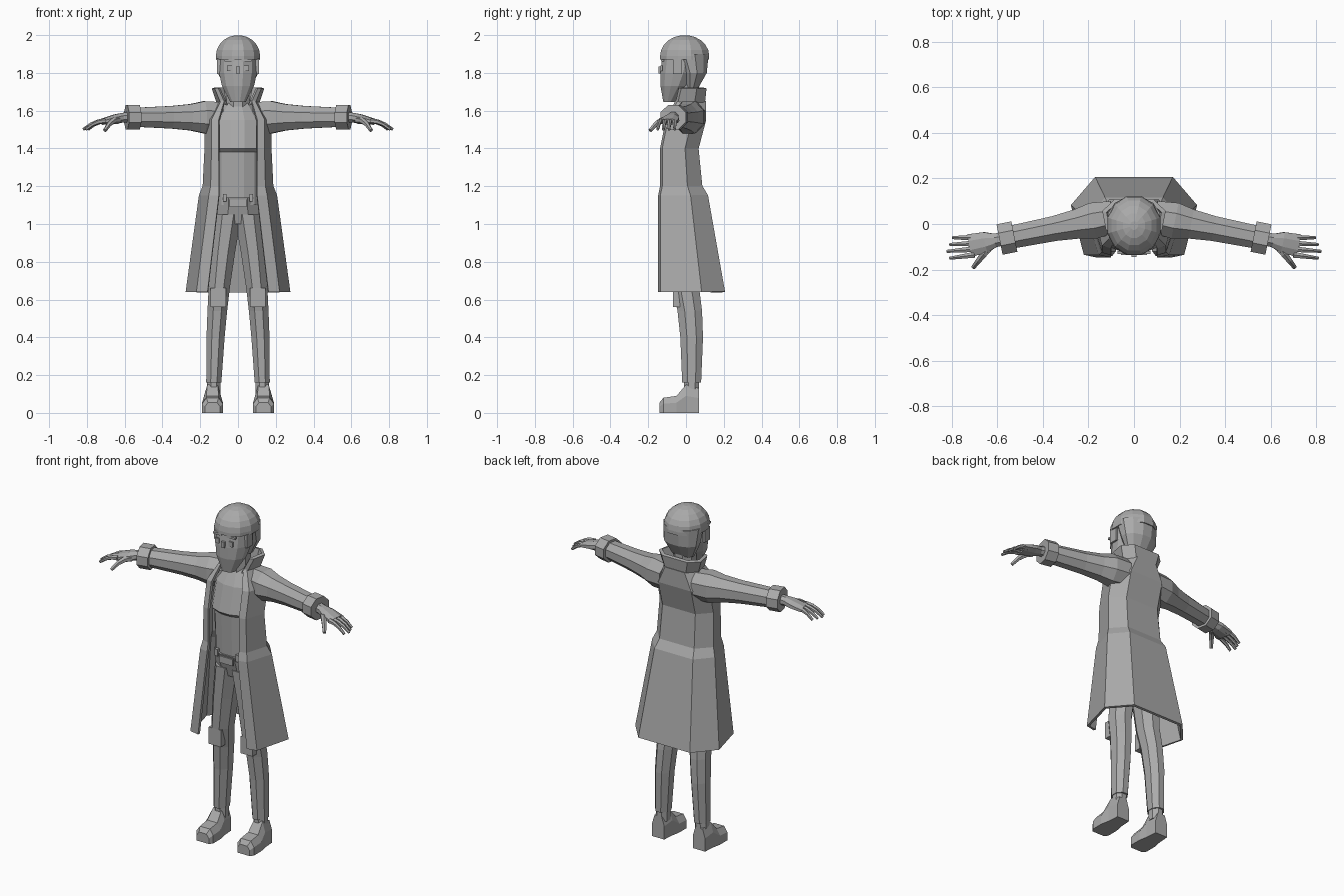
import bpy, bmesh, math
from mathutils import Vector

default_cube = bpy.data.objects.get("Cube")
if default_cube:
    bpy.data.objects.remove(default_cube, do_unlink=True)

colour = (.4, .4, .4, 1)
grey = bpy.data.materials.new("plain grey")
grey.use_nodes = True
grey.diffuse_color = colour
grey.node_tree.nodes["Principled BSDF"].inputs["Base Color"].default_value = colour


def finish(name, bm, mirror=False, thickness=0):
    bmesh.ops.recalc_face_normals(bm, faces=bm.faces)
    mesh = bpy.data.meshes.new(name)
    bm.to_mesh(mesh)
    bm.free()
    mesh.materials.append(grey)
    obj = bpy.data.objects.new(name, mesh)
    bpy.context.collection.objects.link(obj)
    if thickness:
        solidify = obj.modifiers.new("thickness", "SOLIDIFY")
        solidify.thickness = thickness
        solidify.offset = 0
    if mirror:
        obj.modifiers.new("mirror", "MIRROR")


def loft(name, rings, mirror=False, closed=True, thickness=0):
    """Bridge rings of points; closed rings also get end caps."""
    bm = bmesh.new()
    rows = [[bm.verts.new(point) for point in ring] for ring in rings]
    for lower, upper in zip(rows, rows[1:]):
        lower_next = lower[1:] + lower[:1]
        upper_next = upper[1:] + upper[:1]
        quads = list(zip(lower, lower_next, upper_next, upper))
        for quad in quads if closed else quads[:-1]:
            bm.faces.new(quad)
    if closed:
        bm.faces.new(rows[0])
        bm.faces.new(rows[-1])
    finish(name, bm, mirror, thickness)


def oval(centre, across, along, sides):
    """Polygon whose flat sides touch the two half axes."""
    reach = 1 / math.cos(math.pi / sides)
    angles = [(i + .5) * math.tau / sides for i in range(sides)]
    return [centre + reach * (across * math.cos(a) + along * math.sin(a)) for a in angles]


def stack(name, rows, x_at=None, sides=8):
    """Upright form: rows of height, centre y, half depth, half width."""
    rings = []
    for z, y, depth, width in rows:
        centre = Vector((x_at(z) if x_at else 0, y, z))
        rings.append(oval(centre, Vector((width, 0, 0)), Vector((0, depth, 0)), sides))
    loft(name, rings, mirror=x_at is not None)


def tube(name, points, sizes, sides=8):
    """Mirrored limb through points, with half width and half height at each."""
    rings = []
    for i, (point, (width, height)) in enumerate(zip(points, sizes)):
        tangent = points[min(i + 1, len(points) - 1)] - points[max(i - 1, 0)]
        side = tangent.cross(Vector((0, 0, 1))).normalized()
        up = side.cross(tangent).normalized()
        rings.append(oval(point, side * width, up * height, sides))
    loft(name, rings, mirror=True)


def arm_part(name, rows):
    """Rows of x, half width, half height along the swept-forward arm line."""
    points = [Vector((x, .05 - x / 5, 1.565 - max(0, x - .6) / 5)) for x, width, height in rows]
    tube(name, points, [row[1:] for row in rows])


def finger(name, base, tip, radius):
    """Tapered digit that arches a little before it droops."""
    base, tip = Vector(base), Vector(tip)
    steps = [i / 3 for i in range(4)]
    arch = Vector((0, 0, radius))
    points = [base.lerp(tip, t) + arch * math.sin(math.pi * t) for t in steps]
    tube(name, points, [(radius * (1 - t / 2),) * 2 for t in steps], sides=6)


def drape(name, rows, thickness):
    """Open-fronted cloth: rows of height, opening, half width, front y, back y."""
    rings = []
    for z, opening, width, front, back in rows:
        fold = (opening + width) / 2
        side_y = front + (back - front) * .65
        half = [(opening, front), (fold, front + .01), (width, side_y), (width * .62, back)]
        right = [(-x, y, z) for x, y in half]
        left = [(x, y, z) for x, y in reversed(half)]
        rings.append(right + left)
    loft(name, rings, closed=False, thickness=thickness)


def box(name, centre, size, mirror=False):
    bm = bmesh.new()
    bmesh.ops.create_cube(bm, size=1)
    bmesh.ops.scale(bm, vec=size, verts=bm.verts)
    bmesh.ops.translate(bm, vec=centre, verts=bm.verts)
    finish(name, bm, mirror)


# Long open coat and flared collar
drape("coat", [
    (.64, .16, .27, -.14, .2),
    (1.15, .1, .2, -.14, .11),
    (1.2, .1, .18, -.13, .08),
    (1.4, .1, .17, -.13, .06),
    (1.55, .1, .17, -.1, .1),
    (1.65, .07, .1, -.05, .1),
], thickness=.015)
drape("collar", [(1.63, .06, .1, -.05, .09), (1.72, .1, .13, -.03, .1)], thickness=.02)

# Shirt with a ledge under the chest, and neck
stack("shirt", [
    (1.1, -.02, .08, .12),
    (1.38, -.03, .08, .12),
    (1.4, -.04, .09, .13),
    (1.55, 0, .09, .13),
    (1.64, .02, .06, .07),
], sides=12)
stack("neck", [(z, .01, .06, .06) for z in (1.6, 1.8)])

# Trousers, with legs that spread towards the ankle
stack("hips", [(1, .01, .08, .13), (1.14, -.01, .1, .12)])


def leg_x(z):
    return .13 - .07 * z * z


leg_rows = [(.16, .03, .05), (.4, .03, .06), (.54, .02, .065), (.66, 0, .07), (.85, 0, .08), (1.05, 0, .09)]
stack("trouser_leg", [(z, y, depth, depth * .8) for z, y, depth in leg_rows], leg_x)
box("knee_patch", (leg_x(.6), -.05, .61), (.08, .04, .1), mirror=True)
box("belt_buckle", (0, -.11, 1.11), (.09, .01, .04))
box("belt_loop", (.07, -.1, 1.14), (.02, .02, .04), mirror=True)

# Shoes, lofted from toe to heel
stack("ankle", [(z, .03, .04, .036) for z in (.1, .18)], leg_x)
shoe = []
for y, width, top in [(-.14, .04, .055), (-.12, .055, .08), (-.05, .055, .09), (0, .045, .15), (.07, .04, .13)]:
    half = [(width, 0), (width, top * .6), (width * .6, top)]
    outline = half + [(-x, z) for x, z in reversed(half)]
    shoe.append([(.135 + x, y, z) for x, z in outline])
loft("shoe", shoe, mirror=True)

# Sleeves, turned cuffs and hands
arm_part("sleeve", [(.09, .07, .08), (.18, .08, .085), (.25, .065, .07), (.35, .055, .06), (.55, .05, .05)])
arm_part("cuff", [(x, .068, .064) for x in (.525, .59)])
arm_part("palm", [(.57, .03, .03), (.61, .03, .025), (.65, .045, .025), (.72, .05, .016)])
for i, name in enumerate(["little_finger", "ring_finger", "middle_finger", "index_finger"]):
    y = -.06 - i * .025
    finger(name, (.7, y, 1.545), (.82 - abs(i - 2) / 80, y - i / 200, 1.5), radius=.013)
finger("thumb", (.635, -.1, 1.55), (.705, -.19, 1.495), radius=.018)

# Head and face
stack("head", [
    (1.645, -.09, .03, .04),
    (1.73, -.06, .075, .085),
    (1.8, -.04, .095, .1),
    (1.93, -.02, .1, .1),
], sides=12)
box("nose", (0, -.135, 1.815), (.02, .02, .035))
box("eye", (.045, -.13, 1.825), (.025, .01, .03), mirror=True)
box("eyebrow", (.045, -.125, 1.865), (.055, .015, .012), mirror=True)

# Smooth cap of hair, cut back below the fringe
stack("hair_back", [(1.72, .03, .035, .07), (1.8, .04, .07, .107), (1.9, .02, .1, .115)], sides=12)
crown = [(0, 1.87)] + [(i * math.pi / 11, 1.89) for i in range(6)]
stack("hair_top", [(base + .11 * math.sin(a), -.007, .13 * math.cos(a), .117 * math.cos(a))
                   for a, base in crown], sides=12)
box("sideburn", (.1, -.045, 1.835), (.02, .05, .08), mirror=True)
